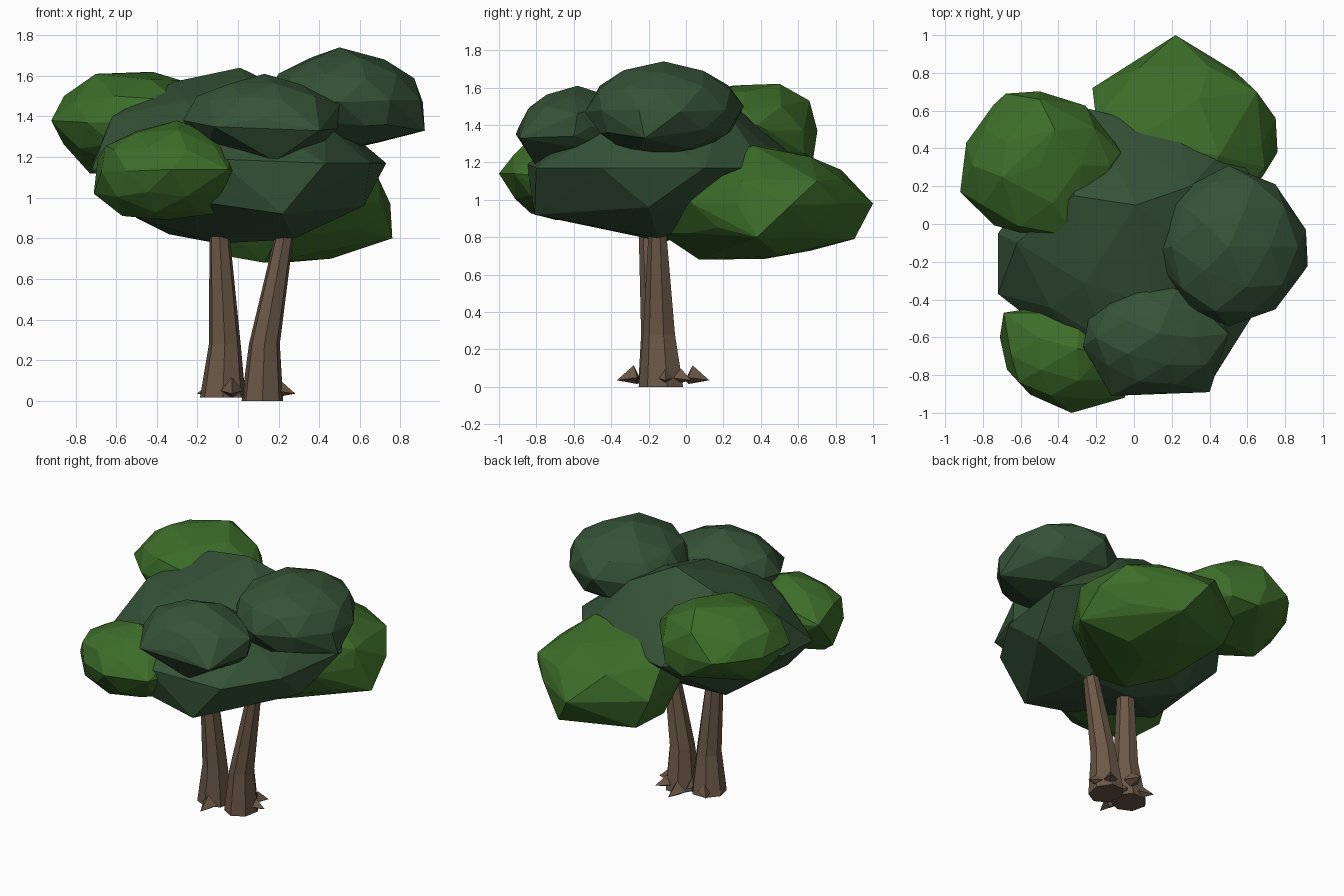
import bpy, bmesh, math, random
from mathutils import Vector

random.seed(4)


def material(name, rgb):
    m = bpy.data.materials.new(name)
    m.diffuse_color = (*rgb, 1)
    return m


DARK = material("dark leaf green", (0.036, 0.086, 0.038))
LIGHT = material("light leaf green", (0.046, 0.152, 0.022))
BARK = material("bark brown", (0.150, 0.100, 0.063))


def finish(bm, name, mat):
    bmesh.ops.recalc_face_normals(bm, faces=bm.faces[:])
    me = bpy.data.meshes.new(name)
    bm.to_mesh(me)
    bm.free()
    me.materials.append(mat)
    ob = bpy.data.objects.new(name, me)
    bpy.context.collection.objects.link(ob)
    return ob


def hull(bm):
    r = bmesh.ops.convex_hull(bm, input=bm.verts[:])
    inner = {v for v in r["geom_interior"] if isinstance(v, bmesh.types.BMVert)}
    bmesh.ops.delete(bm, geom=list(inner), context="VERTS")
    loose = [v for v in bm.verts if not v.link_faces]
    bmesh.ops.delete(bm, geom=loose, context="VERTS")


def clump(name, mat, centre, radii, corners):
    """Low-poly ellipsoid, slightly irregular, stretched out to a few corners."""
    src = bmesh.new()
    bmesh.ops.create_icosphere(src, subdivisions=2, radius=1)
    pts = []
    for v in src.verts:
        k = random.uniform(0.94, 1.0)
        pts.append([c + r * k * n for c, r, n in zip(centre, radii, v.co)])
    src.free()
    bm = bmesh.new()
    for p in pts + list(corners):
        bm.verts.new(p)
    hull(bm)
    finish(bm, name, mat)


# Main dark crown
clump("main_foliage", DARK, (0.0, -0.13, 1.17), (0.62, 0.6, 0.37), [
    (0.01, 0.1, 1.64), (-0.32, 0.15, 1.57), (0.3, 0.2, 1.5), (-0.62, -0.1, 1.4),
    (-0.72, -0.05, 1.16), (-0.72, -0.37, 1.14), (-0.24, 0.61, 1.2), (0.24, 0.46, 1.25),
    (0.5, 0.42, 1.17), (0.73, 0.1, 1.17), (0.65, -0.45, 1.17), (0.43, -0.8, 1.17),
    (-0.1, -0.85, 1.19), (0.22, -0.81, 0.92), (-0.5, -0.4, 0.9), (0.62, -0.2, 0.96),
    (-0.34, 0.05, 0.82), (-0.1, -0.12, 0.775), (0.27, -0.15, 0.795), (-0.12, -0.78, 0.97)])

# Dark clumps on top and in front
clump("right_top_foliage", DARK, (0.53, -0.12, 1.48), (0.39, 0.43, 0.25), [
    (0.92, -0.22, 1.33), (0.91, -0.03, 1.47), (0.5, -0.12, 1.74), (0.81, -0.1, 1.61),
    (0.15, -0.13, 1.53), (0.5, -0.54, 1.47), (0.5, 0.31, 1.5), (0.19, 0.1, 1.5),
    (0.73, -0.42, 1.36), (0.74, 0.18, 1.42)])
clump("front_foliage", DARK, (0.12, -0.6, 1.39), (0.38, 0.3, 0.21), [
    (0.4, -0.89, 1.33), (-0.12, -0.91, 1.35), (0.13, -0.58, 1.61), (0.5, -0.58, 1.46),
    (0.49, -0.6, 1.34), (-0.27, -0.65, 1.38), (0.18, -0.8, 1.18)])

# Light clumps around the crown
clump("left_back_foliage", LIGHT, (-0.5, 0.31, 1.37), (0.42, 0.4, 0.25), [
    (-0.92, 0.17, 1.38), (-0.7, 0.25, 1.61), (-0.42, 0.5, 1.62), (-0.73, 0.3, 1.12),
    (-0.28, 0.63, 1.25), (-0.68, 0.69, 1.37), (-0.3, -0.07, 1.48), (-0.07, 0.38, 1.4),
    (-0.45, 0.68, 1.22), (-0.5, 0.66, 1.53)])
clump("left_front_foliage", LIGHT, (-0.35, -0.69, 1.13), (0.36, 0.28, 0.24), [
    (-0.71, -0.6, 1.02), (-0.69, -0.47, 1.2), (-0.3, -0.66, 1.38), (-0.33, -1.0, 1.14),
    (-0.05, -0.92, 1.14), (-0.57, -0.7, 0.91), (-0.12, -0.65, 0.92)])
clump("back_foliage", LIGHT, (0.27, 0.42, 0.98), (0.47, 0.5, 0.3), [
    (0.22, 1.0, 0.98), (-0.22, 0.72, 1.0), (0.76, 0.38, 0.8), (0.75, 0.56, 0.97),
    (0.35, 0.9, 0.79), (0.46, 0.5, 0.7), (0.13, 0.07, 0.68), (0.0, 0.45, 1.28),
    (0.45, 0.36, 1.29), (0.2, -0.14, 0.82), (0.65, 0.7, 1.1), (0.03, 0.83, 1.16),
    (-0.2, 0.55, 1.18), (-0.12, 0.72, 0.79), (-0.04, 0.3, 0.71), (0.69, 0.3, 1.1)])


def trunk(name, rings, sides=7):
    """Faceted tube through rings of (x, y, z, x radius, y radius)."""
    bm = bmesh.new()
    loops = []
    for x, y, z, rx, ry in rings:
        angles = [math.tau * (i + 0.25) / sides for i in range(sides)]
        loops.append([bm.verts.new((x + rx * math.cos(a), y + ry * math.sin(a), z)) for a in angles])
    for a, b in zip(loops, loops[1:]):
        for i in range(sides):
            j = (i + 1) % sides
            bm.faces.new((a[i], a[j], b[j], b[i]))
    bm.faces.new(loops[0][::-1])
    bm.faces.new(loops[-1])
    finish(bm, name, BARK)


# Two leaning trunks
trunk("left_trunk", [(-0.075, -0.14, 0.015, 0.115, 0.115), (-0.065, -0.155, 0.28, 0.08, 0.085),
                     (-0.09, -0.19, 0.8, 0.052, 0.062), (-0.1, -0.2, 0.9, 0.045, 0.05)])
trunk("right_trunk", [(0.12, -0.128, 0.0, 0.105, 0.125), (0.13, -0.14, 0.28, 0.078, 0.09),
                      (0.225, -0.15, 0.8, 0.048, 0.052), (0.245, -0.155, 0.9, 0.045, 0.045)])

# Small pointed roots round the base: position of the body, outward angle, size
for i, (x, y, deg, s) in enumerate([(-0.03, -0.26, 270, 1.0), (0.04, 0.015, 85, 1.0),
                                    (0.2, -0.11, 0, 0.75), (-0.13, -0.12, 180, 0.65),
                                    (0.16, -0.04, 50, 0.8), (-0.1, -0.06, 130, 0.8),
                                    (0.02, -0.12, 90, 0.8)]):
    out = Vector((math.cos(math.radians(deg)), math.sin(math.radians(deg)), 0))
    side = Vector((-out.y, out.x, 0))
    base = Vector((x, y, 0.035))
    up = Vector((0, 0, 1))
    bm = bmesh.new()
    for p in (out * 0.11, out * 0.02 + up * 0.08, side * 0.055 + up * 0.015,
              side * -0.055 + up * 0.015, up * -0.02, out * -0.02):
        bm.verts.new(base + p * s)
    hull(bm)
    finish(bm, "root_%d" % (i + 1), BARK)
